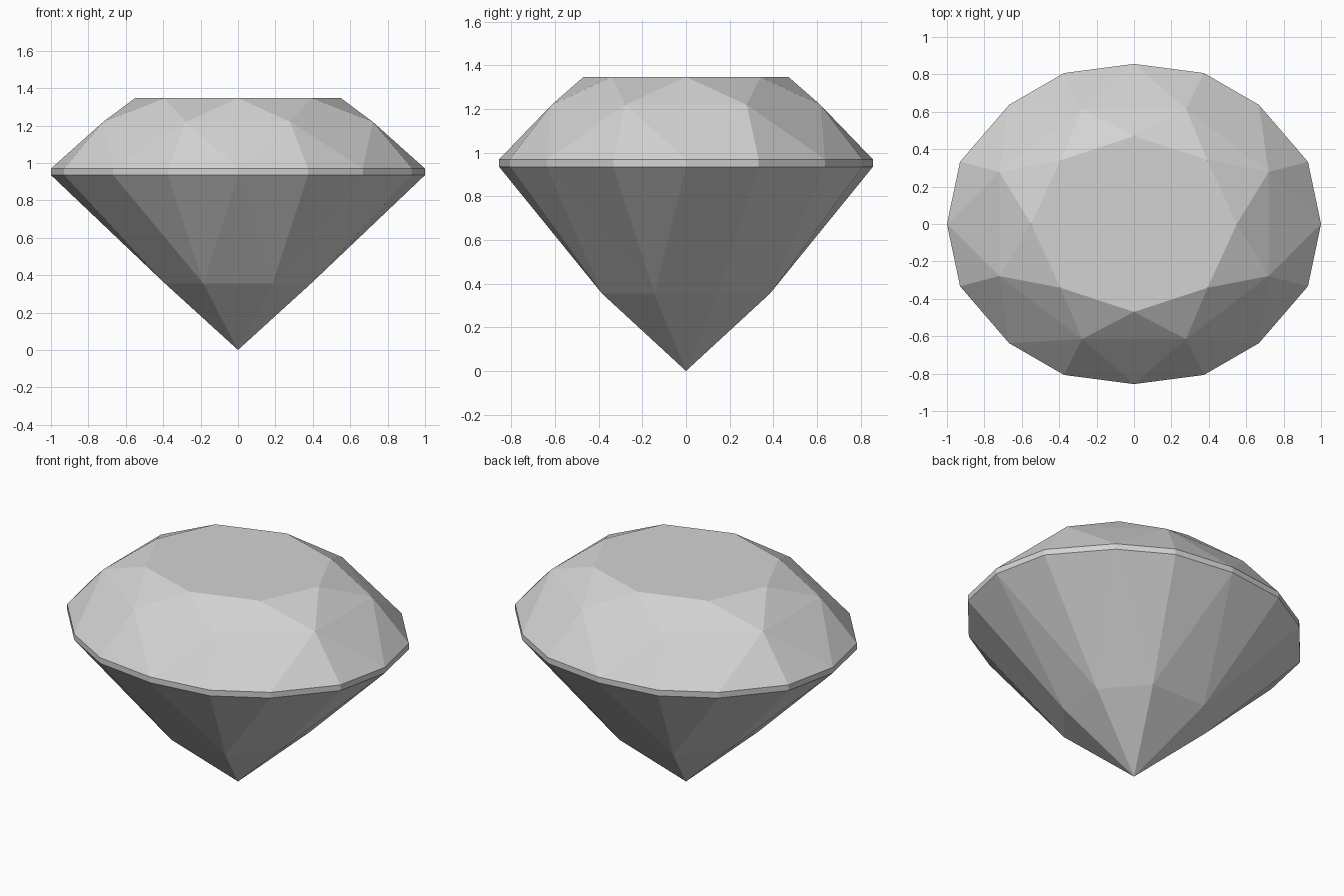
import bpy
import bmesh
import math

cube = bpy.data.objects.get("Cube")
if cube:
    bpy.data.objects.remove(cube, do_unlink=True)


def add_ring(bm, quarter, z):
    """Mirror a quarter outline into a full ring, ordered by angle from +x."""
    points = {(sx * x + 0.0, sy * y + 0.0)
              for x, y in quarter for sx in (1, -1) for sy in (1, -1)}
    ordered = sorted(points, key=lambda p: math.atan2(p[1], p[0]) % math.tau)
    return [bm.verts.new((x, y, z)) for x, y in ordered]


def add_facets(bm, mids, girdle, inner):
    """Split kites and paired girdle triangles around one half of the stone."""
    for k in range(8):
        g0, g1, g2 = (girdle[(2 * k + i) % 16] for i in range(3))
        bm.faces.new((mids[k - 1], mids[k], g0))
        bm.faces.new((mids[k - 1], mids[k], inner[k]))
        bm.faces.new((mids[k], g0, g1))
        bm.faces.new((mids[k], g1, g2))


# Rings of the oval brilliant cut
bm = bmesh.new()
outline = [(1, 0), (0.93, 0.333), (0.668, 0.637), (0.374, 0.807), (0, 0.856)]
table = add_ring(bm, [(0.55, 0), (0.393, 0.341), (0, 0.47)], 1.347)
crown_mids = add_ring(bm, [(0.72, 0.278), (0.278, 0.615)], 1.22)
girdle_top = add_ring(bm, outline, 0.97)
girdle_bottom = add_ring(bm, outline, 0.935)
pavilion_mids = add_ring(bm, [(0.39, 0.145), (0.185, 0.385)], 0.355)
culet = bm.verts.new((0, 0, 0))

# Crown: flat table, star facets, kites and upper girdle facets
bm.faces.new(table)
for k in range(8):
    bm.faces.new((crown_mids[k], table[k], table[(k + 1) % 8]))
add_facets(bm, crown_mids, girdle_top, table)

# Girdle band
for i in range(16):
    bm.faces.new((girdle_bottom[i - 1], girdle_bottom[i],
                  girdle_top[i], girdle_top[i - 1]))

# Pavilion tapering to the culet
add_facets(bm, pavilion_mids, girdle_bottom, [culet] * 8)

bmesh.ops.recalc_face_normals(bm, faces=bm.faces)
mesh = bpy.data.meshes.new("faceted_gem")
bm.to_mesh(mesh)
bm.free()
gem = bpy.data.objects.new("faceted_gem", mesh)
bpy.context.collection.objects.link(gem)

# Pale grey stone
stone = bpy.data.materials.new("pale_grey_stone")
stone.use_nodes = True
colour = (0.65, 0.65, 0.65, 1)
stone.diffuse_color = colour
stone.node_tree.nodes["Principled BSDF"].inputs["Base Color"].default_value = colour
mesh.materials.append(stone)
